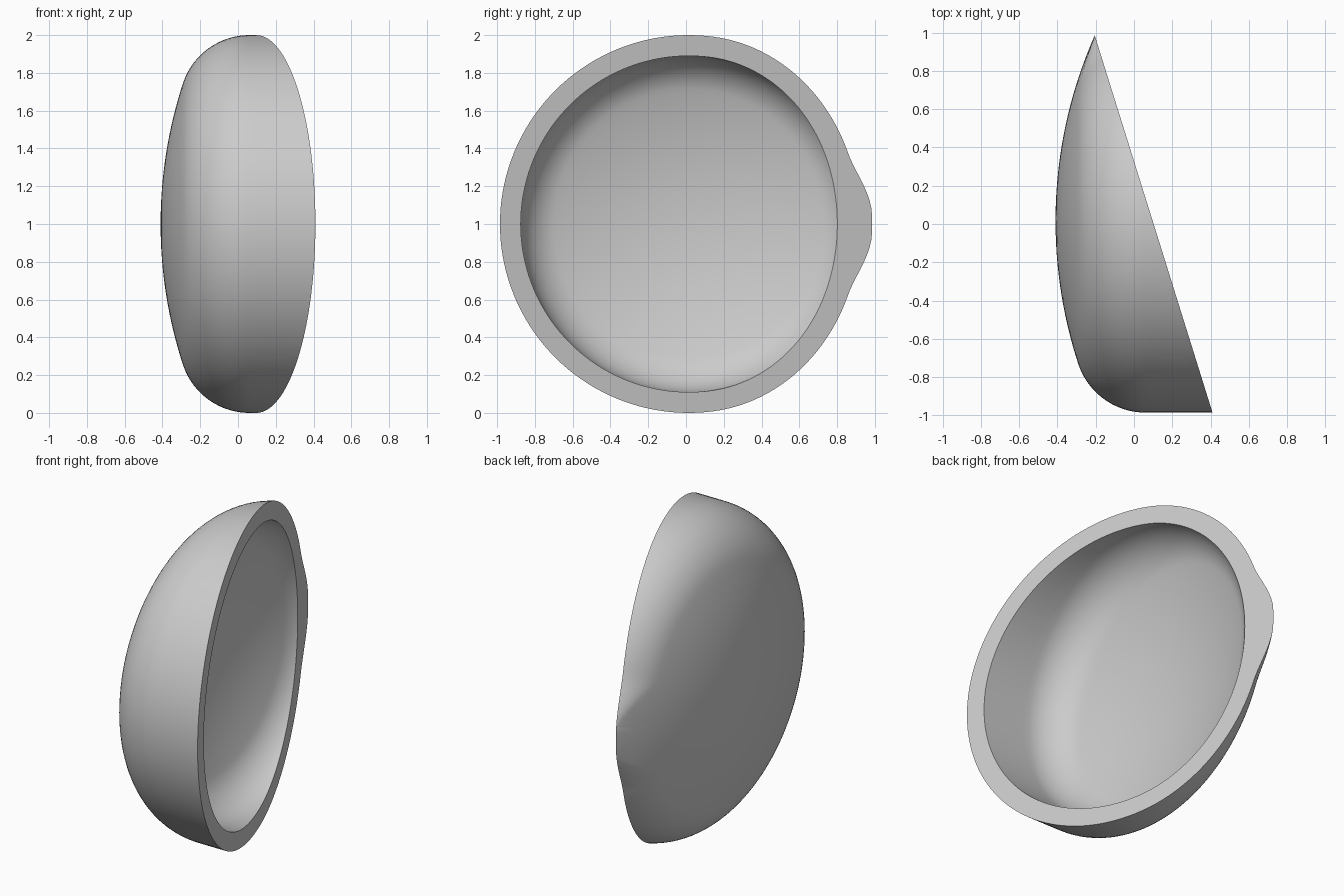
import bpy
import bmesh
from math import sin, cos, asin, radians, pi

if "Cube" in bpy.data.objects:
    bpy.data.objects.remove(bpy.data.objects["Cube"])

SEGMENTS, RINGS = 144, 32
WALL, RADIUS, DOME, FILLET = 0.11, 1.0, 2.4, 0.37
BACK_X, CENTRE_Y, CENTRE_Z = -0.41, 0.015, 1.0
SLOPE = 0.3122


def profile(s, wall, fillet):
    """Dome (0-1), rounded shoulder (1-2), straight wall (2-3): radius and x."""
    dome, tube, f = DOME - wall, RADIUS - wall, fillet - wall
    centre_x = BACK_X + DOME
    phi = asin((tube - f) / (dome - f))
    if s < 1:
        return dome * sin(phi * s), centre_x - dome * cos(phi * s)
    hub_x = centre_x - (dome - f) * cos(phi)
    a = phi + (pi / 2 - phi) * min(s - 1, 1)
    return tube - f + f * sin(a), hub_x - f * cos(a) + max(s - 2, 0)


def point(s, angle, wall, fillet):
    r, x = profile(s, wall, fillet)
    return x, CENTRE_Y + r * cos(angle), CENTRE_Z + r * sin(angle)


def rim_parameter(angle, wall, fillet):
    """Where the profile meets the slanted opening plane."""
    low, high = 0.0, 3.0
    for _ in range(40):
        mid = (low + high) / 2
        x, y, z = point(mid, angle, wall, fillet)
        if x < 0.41 - SLOPE * (y + 0.985):
            low = mid
        else:
            high = mid
    return low


def shoulder(angle):
    """The outer shoulder tightens towards the pointed back edge."""
    t = min(min(angle, 2 * pi - angle) / radians(24), 1)
    return 0.03 + (FILLET - 0.03) * t * t * (3 - 2 * t)


def add_skin(bm, wall, fillet_rule):
    """Make one bowl surface and return its rim."""
    pole = bm.verts.new(point(0, 0, wall, FILLET))
    columns = []
    for i in range(SEGMENTS):
        angle = 2 * pi * i / SEGMENTS
        fillet = fillet_rule(angle)
        end = rim_parameter(angle, wall, fillet)
        columns.append([bm.verts.new(point(end * j / RINGS, angle, wall, fillet))
                        for j in range(1, RINGS + 1)])
    for i, a in enumerate(columns):
        b = columns[(i + 1) % SEGMENTS]
        bm.faces.new((pole, a[0], b[0]))
        for j in range(RINGS - 1):
            bm.faces.new((a[j], a[j + 1], b[j + 1], b[j]))
    return [c[-1] for c in columns]


# Hollow shell: outer skin, inner skin and the flat rim between them
bm = bmesh.new()
outer = add_skin(bm, 0.0, shoulder)
inner = add_skin(bm, WALL, lambda angle: FILLET)
for i in range(SEGMENTS):
    k = (i + 1) % SEGMENTS
    bm.faces.new((outer[i], inner[i], inner[k], outer[k]))
bmesh.ops.recalc_face_normals(bm, faces=bm.faces)
mesh = bpy.data.meshes.new("shell")
bm.to_mesh(mesh)
bm.free()
shell = bpy.data.objects.new("shell", mesh)
bpy.context.collection.objects.link(shell)

# Plain grey finish
grey = bpy.data.materials.new("light grey")
grey.use_nodes = True
colour = (0.6, 0.6, 0.6, 1)
grey.diffuse_color = colour
grey.node_tree.nodes["Principled BSDF"].inputs["Base Color"].default_value = colour
mesh.materials.append(grey)

bpy.context.view_layer.objects.active = shell
shell.select_set(True)
bpy.ops.object.shade_smooth_by_angle(angle=radians(35))
